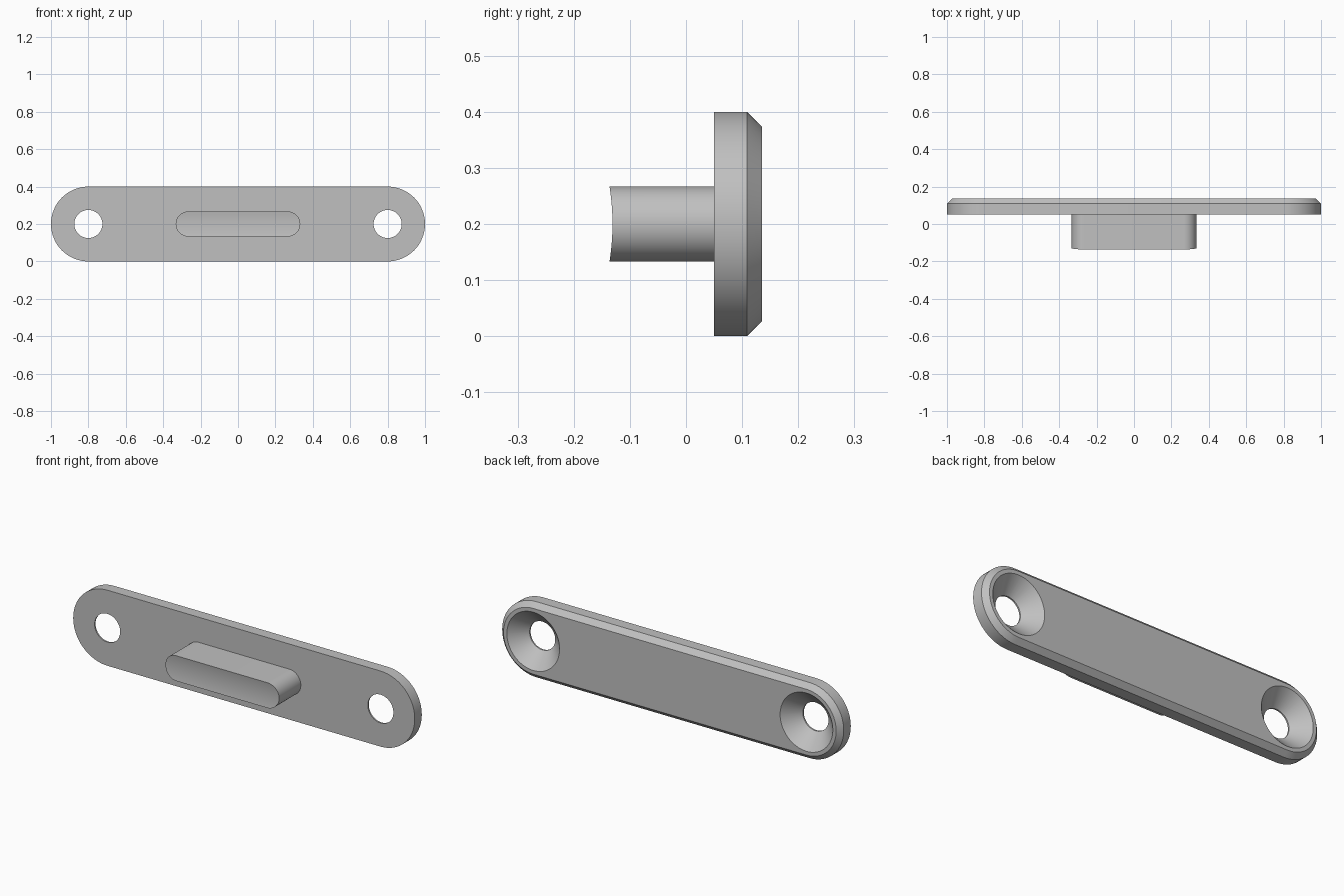
import bpy, bmesh, math

if "Cube" in bpy.data.objects:
    bpy.data.objects.remove(bpy.data.objects["Cube"], do_unlink=True)

MID = 0.2        # height of the long axis
SEG = 32         # steps per half circle
HOLE_X = 0.8

grey = bpy.data.materials.new("satin grey")
grey.use_nodes = True
colour = (0.53, 0.53, 0.53, 1)
grey.diffuse_color = colour
grey.node_tree.nodes["Principled BSDF"].inputs["Base Color"].default_value = colour


def slot(half, radius):
    """Slot outline in x, z: right arc bottom to top, then left arc top to bottom."""
    right = []
    for i in range(SEG + 1):
        a = -math.pi / 2 + math.pi * i / SEG
        right.append((half + radius * math.cos(a), MID + radius * math.sin(a)))
    return right + [(-x, z) for x, z in reversed(right)]


def circle(x, radius):
    n = 2 * SEG
    return [(x + radius * math.cos(2 * math.pi * i / n),
             MID + radius * math.sin(2 * math.pi * i / n)) for i in range(n)]


def loft(name, sections, strips=False, dish=0.0):
    """Join outlines placed along y; strips caps the ends in rows and dishes the front."""
    bm = bmesh.new()
    rings = []
    for k, (y, outline) in enumerate(sections):
        bow = dish if k == 0 else 0
        rings.append([bm.verts.new((x, y - bow * (z - MID) ** 2, z)) for x, z in outline])
    for a, b in zip(rings, rings[1:]):
        for i in range(len(a)):
            j = (i + 1) % len(a)
            bm.faces.new((a[i], a[j], b[j], b[i]))
    for ring in (rings[0], rings[-1]):
        if strips:
            for i in range(len(ring) // 2 - 1):
                bm.faces.new((ring[i], ring[i + 1], ring[-2 - i], ring[-1 - i]))
        else:
            bm.faces.new(ring)
    bmesh.ops.recalc_face_normals(bm, faces=bm.faces)
    mesh = bpy.data.meshes.new(name)
    bm.to_mesh(mesh)
    bm.free()
    mesh.materials.append(grey)
    obj = bpy.data.objects.new(name, mesh)
    bpy.context.collection.objects.link(obj)
    return obj


def activate(obj):
    bpy.ops.object.select_all(action='DESELECT')
    obj.select_set(True)
    bpy.context.view_layer.objects.active = obj


# Mounting plate with a chamfered back rim
plate = loft("mounting_plate", [(0.05, slot(HOLE_X, 0.2)),
                                (0.109, slot(HOLE_X, 0.2)),
                                (0.135, slot(HOLE_X, 0.174))])

# Countersunk screw holes, opening towards the back
for side in (-1, 1):
    x = side * HOLE_X
    cutter = loft("screw_hole_cutter", [(0.03, circle(x, 0.075)),
                                        (0.058, circle(x, 0.075)),
                                        (0.155, circle(x, 0.175))])
    cutter.hide_render = True
    mod = plate.modifiers.new("screw_hole", 'BOOLEAN')
    mod.operation = 'DIFFERENCE'
    mod.solver = 'EXACT'
    mod.object = cutter
    activate(plate)
    bpy.ops.object.modifier_apply(modifier=mod.name)
    bpy.data.objects.remove(cutter, do_unlink=True)

# Slot-shaped tongue with a hollowed front face
tongue = loft("tongue", [(-0.131, slot(0.266, 0.067)),
                         (0.05, slot(0.266, 0.067))], strips=True, dish=1.2)

for obj in (plate, tongue):
    activate(obj)
    bpy.ops.object.shade_smooth_by_angle(angle=math.radians(30))
